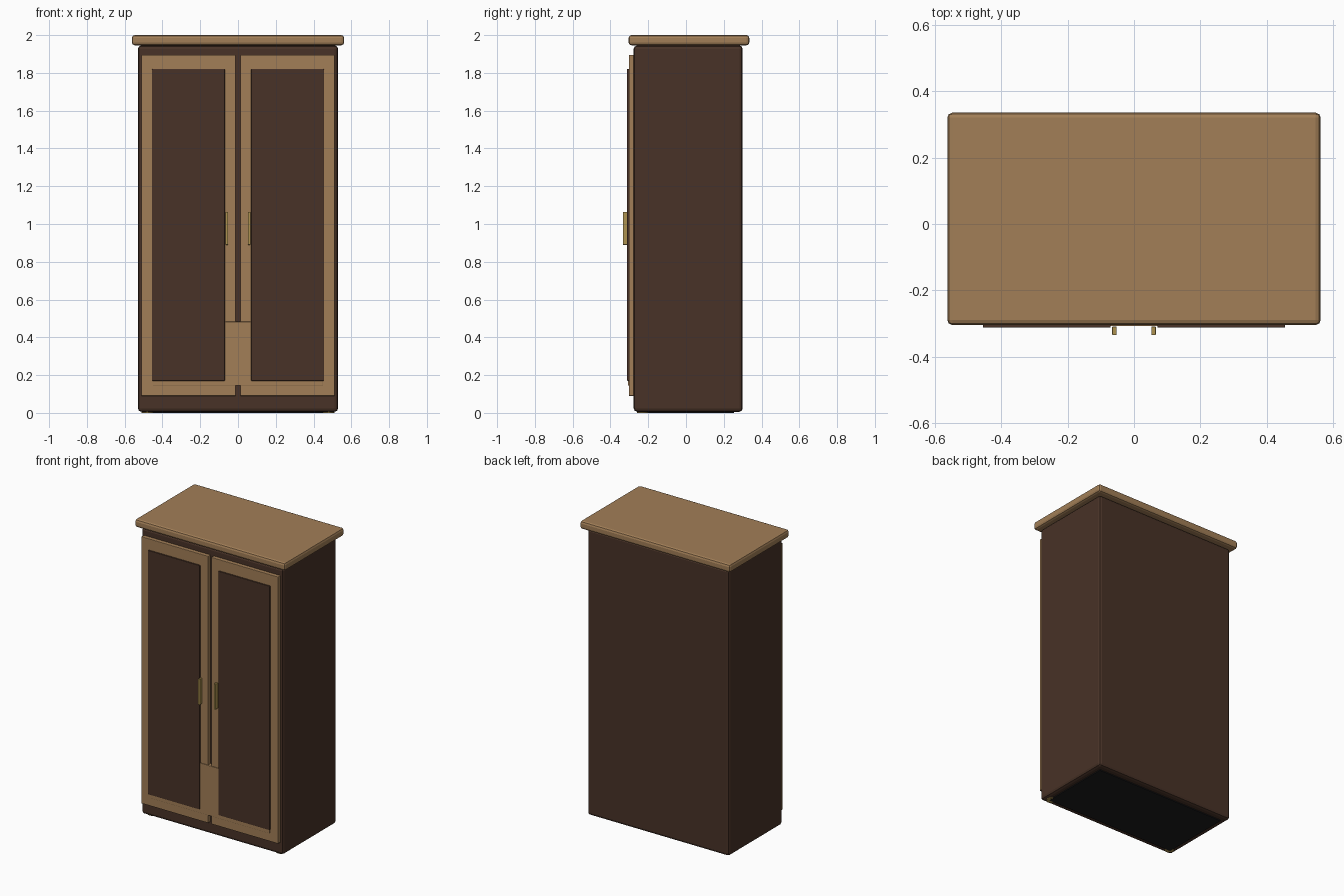
import bpy, bmesh

if "Cube" in bpy.data.objects:
    bpy.data.objects.remove(bpy.data.objects["Cube"])


def material(name, rgb):
    m = bpy.data.materials.new(name)
    m.diffuse_color = (*rgb, 1)
    m.use_nodes = True
    m.node_tree.nodes["Principled BSDF"].inputs["Base Color"].default_value = m.diffuse_color
    return m


DARK = material("dark_wood", (0.065, 0.032, 0.020))
LIGHT = material("light_wood", (0.36, 0.21, 0.095))
BLACK = material("black_base", (0.012, 0.012, 0.013))
BRASS = material("brass", (0.42, 0.29, 0.08))


def finish(name, bm, mat, bevel=0, segments=2):
    me = bpy.data.meshes.new(name)
    bm.to_mesh(me)
    bm.free()
    ob = bpy.data.objects.new(name, me)
    bpy.context.collection.objects.link(ob)
    me.materials.append(mat)
    if bevel:
        mod = ob.modifiers.new("bevel", 'BEVEL')
        mod.width, mod.segments = bevel, segments
    return ob


def box(name, x, y, z, mat, bevel=0):
    """Box given by (min, max) on each axis."""
    bm = bmesh.new()
    bmesh.ops.create_cube(bm, size=1)
    for v in bm.verts:
        v.co = [r[0] if c < 0 else r[1] for c, r in zip(v.co, (x, y, z))]
    return finish(name, bm, mat, bevel)


def span(side, a, b):
    return tuple(sorted((side * a, side * b)))


# Carcass, overhanging top and recessed base
box("cabinet_body", (-0.53, 0.53), (-0.277, 0.30), (0.006, 1.945), DARK, 0.018)
box("cornice_top", (-0.562, 0.562), (-0.304, 0.335), (1.946, 2.0), LIGHT, 0.015)
box("base_plinth", (-0.49, 0.49), (-0.235, 0.255), (0.0, 0.08), BLACK)

# Drawer front, mostly hidden behind the door panels
box("drawer_front", (-0.45, 0.45), (-0.307, -0.27), (0.145, 0.483), LIGHT, 0.002)

# Doors with raised panels, handles and front feet
for side, label in ((-1, "left"), (1, "right")):
    box(label + "_door", span(side, 0.012, 0.512), (-0.303, -0.27), (0.09, 1.895), LIGHT, 0.003)
    box(label + "_door_panel", span(side, 0.07, 0.455), (-0.312, -0.295), (0.17, 1.82), DARK, 0.002)
    box(label + "_handle", span(side, 0.052, 0.066), (-0.334, -0.309), (0.89, 1.063), BRASS, 0.002)
    bm = bmesh.new()
    bmesh.ops.create_cone(bm, cap_ends=True, segments=16, radius1=0.03, radius2=0.03, depth=0.06)
    bmesh.ops.translate(bm, verts=bm.verts, vec=(side * 0.48, -0.23, 0.0302))
    finish(label + "_foot", bm, BRASS)
